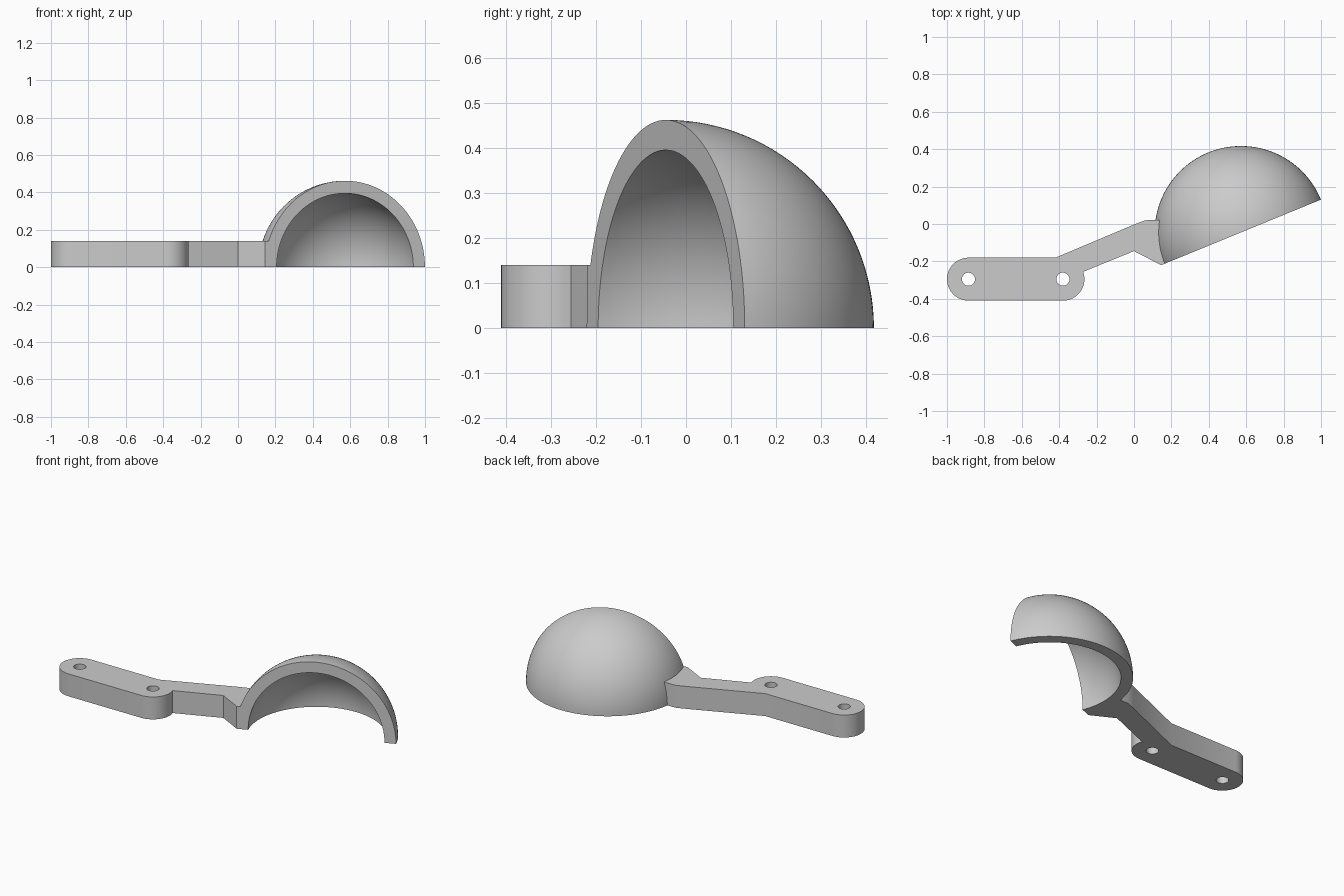
import bpy, bmesh
from math import sin, cos, pi, radians
from mathutils import Vector

default = bpy.data.objects.get("Cube")
if default:
    bpy.data.objects.remove(default, do_unlink=True)

grey = bpy.data.materials.new("plain grey")
grey.use_nodes = True
colour = (0.6, 0.6, 0.6, 1)
grey.diffuse_color = colour
grey.node_tree.nodes["Principled BSDF"].inputs["Base Color"].default_value = colour

TILT = radians(22.3)
CUP = Vector((0.572, -0.045))
OUTER, INNER = 0.462, 0.395
HEIGHT = 0.14
BAR_R, HOLE_R = 0.115, 0.035
PIVOTS = [Vector((-0.885, -0.295)), Vector((-0.38, -0.295))]


def arc(centre, radius, start, end, steps):
    """Points on an arc, angles in degrees."""
    angles = [radians(start + (end - start) * i / steps) for i in range(steps + 1)]
    return [Vector((centre[0] + radius * cos(a), centre[1] + radius * sin(a))) for a in angles]


def finish(name, bm):
    bmesh.ops.recalc_face_normals(bm, faces=bm.faces)
    mesh = bpy.data.meshes.new(name)
    bm.to_mesh(mesh)
    bm.free()
    mesh.materials.append(grey)
    obj = bpy.data.objects.new(name, mesh)
    bpy.context.collection.objects.link(obj)
    bpy.ops.object.select_all(action='DESELECT')
    obj.select_set(True)
    bpy.context.view_layer.objects.active = obj
    bpy.ops.object.shade_smooth_by_angle(angle=radians(30))


# Half-dome cup: shell profile spun half a turn, then the flat rim is filled
bm = bmesh.new()
profile = arc((0, 0), OUTER, 90, 0, 32) + arc((0, 0), INNER, 0, 90, 32)
verts = [bm.verts.new((max(p.x, 0), 0, p.y)) for p in profile]
edges = [bm.edges.new(pair) for pair in zip(verts, verts[1:])]
bmesh.ops.spin(bm, geom=verts + edges, cent=(0, 0, 0), axis=(0, 0, 1),
               angle=pi, steps=64, use_duplicate=False)
bmesh.ops.remove_doubles(bm, verts=bm.verts, dist=0.0001)
bmesh.ops.holes_fill(bm, edges=[e for e in bm.edges if e.is_boundary], sides=0)
for v in bm.verts:
    x, y = v.co.xy
    v.co.x = CUP.x + x * cos(TILT) - y * sin(TILT)
    v.co.y = CUP.y + x * sin(TILT) + y * cos(TILT)
finish("half_dome_cup", bm)

# Mounting bar and bent arm: one outline with two holes, its end set in the cup wall
bm = bmesh.new()
outline = arc(PIVOTS[0], BAR_R, 90, 270, 24)
outline += arc(PIVOTS[1], BAR_R, 270, 380, 16)
outline += [Vector((0, -0.145)), Vector((0.145, -0.22))]
outline += arc(CUP, 0.42, 202.3, 171, 8)
outline += [Vector((0.06, 0.02)), Vector((0, -0.003)), Vector((-0.42, -0.18))]
loops = [outline] + [arc(p, HOLE_R, 0, 360, 32)[:-1] for p in PIVOTS]
edges = []
for loop in loops:
    ring = [bm.verts.new((p.x, p.y, 0)) for p in loop]
    edges += [bm.edges.new((a, b)) for a, b in zip(ring, ring[1:] + ring[:1])]
bmesh.ops.triangle_fill(bm, use_beauty=True, edges=edges, normal=(0, 0, 1))
raised = bmesh.ops.extrude_face_region(bm, geom=bm.faces[:], use_keep_orig=True)
top = [g for g in raised["geom"] if isinstance(g, bmesh.types.BMVert)]
bmesh.ops.translate(bm, verts=top, vec=(0, 0, HEIGHT))
finish("mounting_arm", bm)
